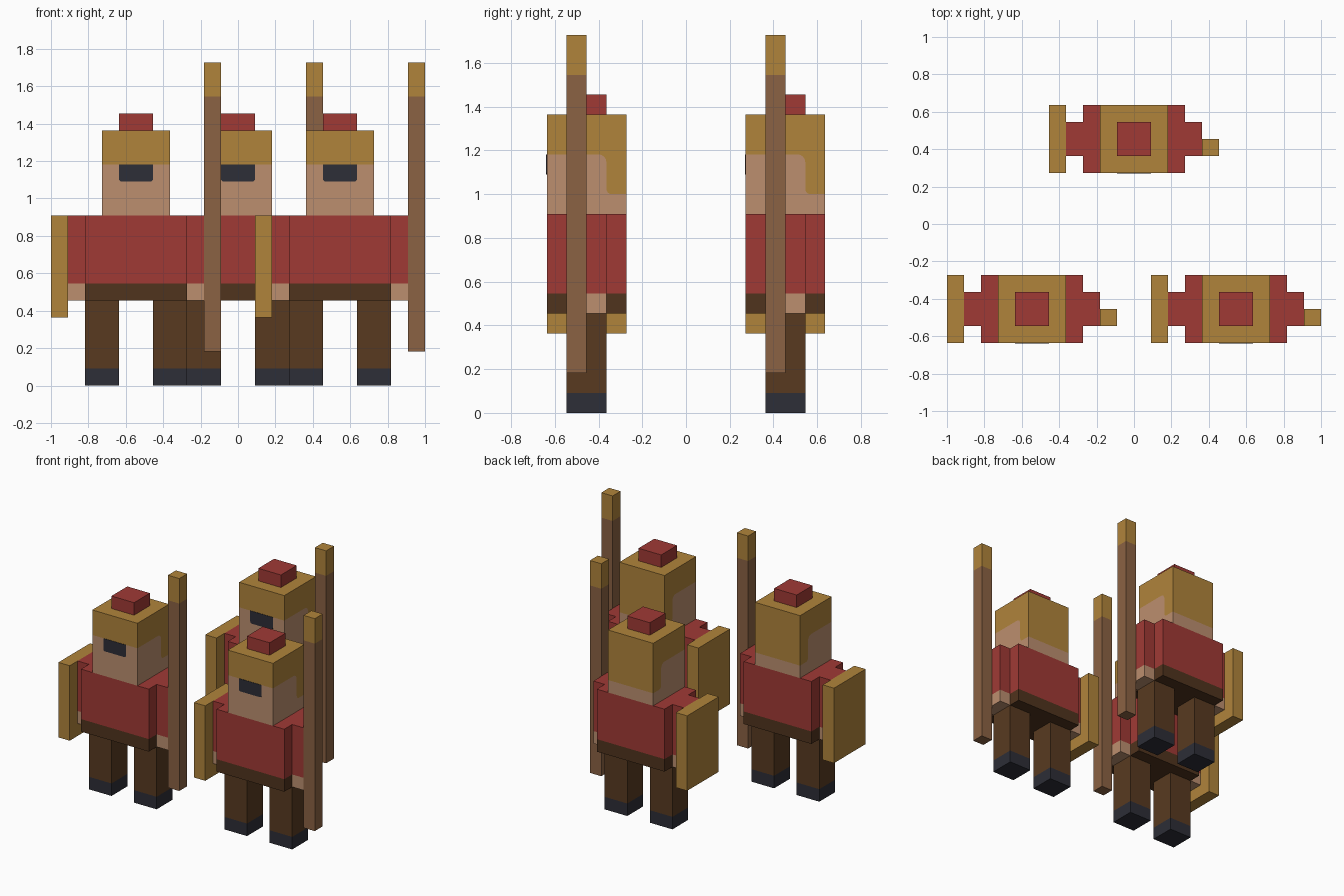
import bpy, bmesh, math
from mathutils import Vector

if "Cube" in bpy.data.objects:
    bpy.data.objects.remove(bpy.data.objects["Cube"])

U = 1 / 11          # one modelling unit; every part sits on this grid


def material(name, hex_code):
    def lin(c):
        return c / 12.92 if c <= 0.04045 else ((c + 0.055) / 1.055) ** 2.4
    m = bpy.data.materials.new(name)
    m.diffuse_color = [lin(int(hex_code[i:i + 2], 16) / 255) for i in (0, 2, 4)] + [1]
    m.use_nodes = True
    m.node_tree.nodes["Principled BSDF"].inputs["Base Color"].default_value = m.diffuse_color
    return m


GOLD = material("gold", "B0843B")
RED = material("red cloth", "A03A35")
SKIN = material("skin", "BC8F6F")
WOOD = material("wood", "8B6243")
BROWN = material("brown trousers", "583A20")
BELT = material("dark brown belt", "50331D")
DARK = material("dark slate", "2D2E37")


def finish(name, bm, origin, mats):
    bmesh.ops.recalc_face_normals(bm, faces=bm.faces)
    me = bpy.data.meshes.new(name)
    bm.to_mesh(me)
    bm.free()
    for m in mats:
        me.materials.append(m)
    ob = bpy.data.objects.new(name, me)
    ob.location = origin
    bpy.context.collection.objects.link(ob)


def box(name, origin, x, y, z, *mats):
    """Box over ranges x and y; z lists the levels between colour bands."""
    bm = bmesh.new()
    bmesh.ops.create_cube(bm, size=1)
    lo, hi = Vector((x[0], y[0], z[0])), Vector((x[1], y[1], z[-1]))
    for v in bm.verts:
        v.co = [(a + (c + 0.5) * (b - a)) * U for a, b, c in zip(lo, hi, v.co)]
    for level in z[1:-1]:
        bmesh.ops.bisect_plane(bm, geom=bm.verts[:] + bm.edges[:] + bm.faces[:],
                               plane_co=(0, 0, level * U), plane_no=(0, 0, 1))
    for f in bm.faces:
        h = f.calc_center_median().z / U
        f.material_index = sum(h > level for level in z[1:-1])
    finish(name, bm, origin, mats)


def prism(name, origin, pts, axis, lo, hi, mat):
    """Extrude a side (axis 0) or front (axis 1) outline from lo to hi."""
    bm = bmesh.new()
    rings = [[bm.verts.new(Vector((d, a, h) if axis == 0 else (a, d, h)) * U)
              for a, h in pts] for d in (lo, hi)]
    for r in rings:
        bm.faces.new(r)
    for i in range(len(pts)):
        j = (i + 1) % len(pts)
        bm.faces.new((rings[0][i], rings[0][j], rings[1][j], rings[1][i]))
    finish(name, bm, origin, [mat])


def arc(cx, cz, r, a0, a1, n=4):
    angles = [math.radians(a0 + (a1 - a0) * i / n) for i in range(n + 1)]
    return [(cx + r * math.cos(a), cz + r * math.sin(a)) for a in angles]


# Border between face and helmet in side view, with softened corners
R = 0.4
border = [(2, 11)] + arc(1.25, 11.25, 0.25, 270, 180) + arc(1 - R, 13 - R, R, 0, 90) + [(-2, 13)]
face = [(-2, 10), (2, 10)] + border
helmet = border + [(-2, 15), (2, 15)]
visor = [(1, 13), (-1, 13)] + arc(-0.85, 12.15, 0.15, 180, 270) + arc(0.85, 12.15, 0.15, 270, 360)

# Three identical guards: two in front, one behind
for cx, cy in ((-6, -5), (6, -5), (0, 5)):
    o = Vector((cx, cy, 0)) * U
    for s, side in ((-1, "left"), (1, "right")):
        leg_x, arm_x = sorted((s, 3 * s)), sorted((3 * s, 4 * s))
        box(side + "_leg", o, leg_x, (-1, 1), (0, 1, 5), DARK, BROWN)
        box(side + "_arm", o, arm_x, (-1, 1), (5, 6, 10), SKIN, RED)
    box("torso", o, (-3, 3), (-2, 2), (5, 6, 10), BELT, RED)
    # Head, helmet and plume
    prism("face", o, face, 0, -2, 2, SKIN)
    prism("helmet", o, helmet, 0, -2, 2, GOLD)
    prism("eye_band", o, visor, 1, -2.03, -1.98, DARK)
    box("plume", o, (-1, 1), (-1, 1), (15, 16), RED)
    # Held gear
    box("shield", o, (-5, -4), (-2, 2), (4, 10), GOLD)
    box("spear", o, (4, 5), (-1, 0), (2, 17, 19), WOOD, GOLD)
